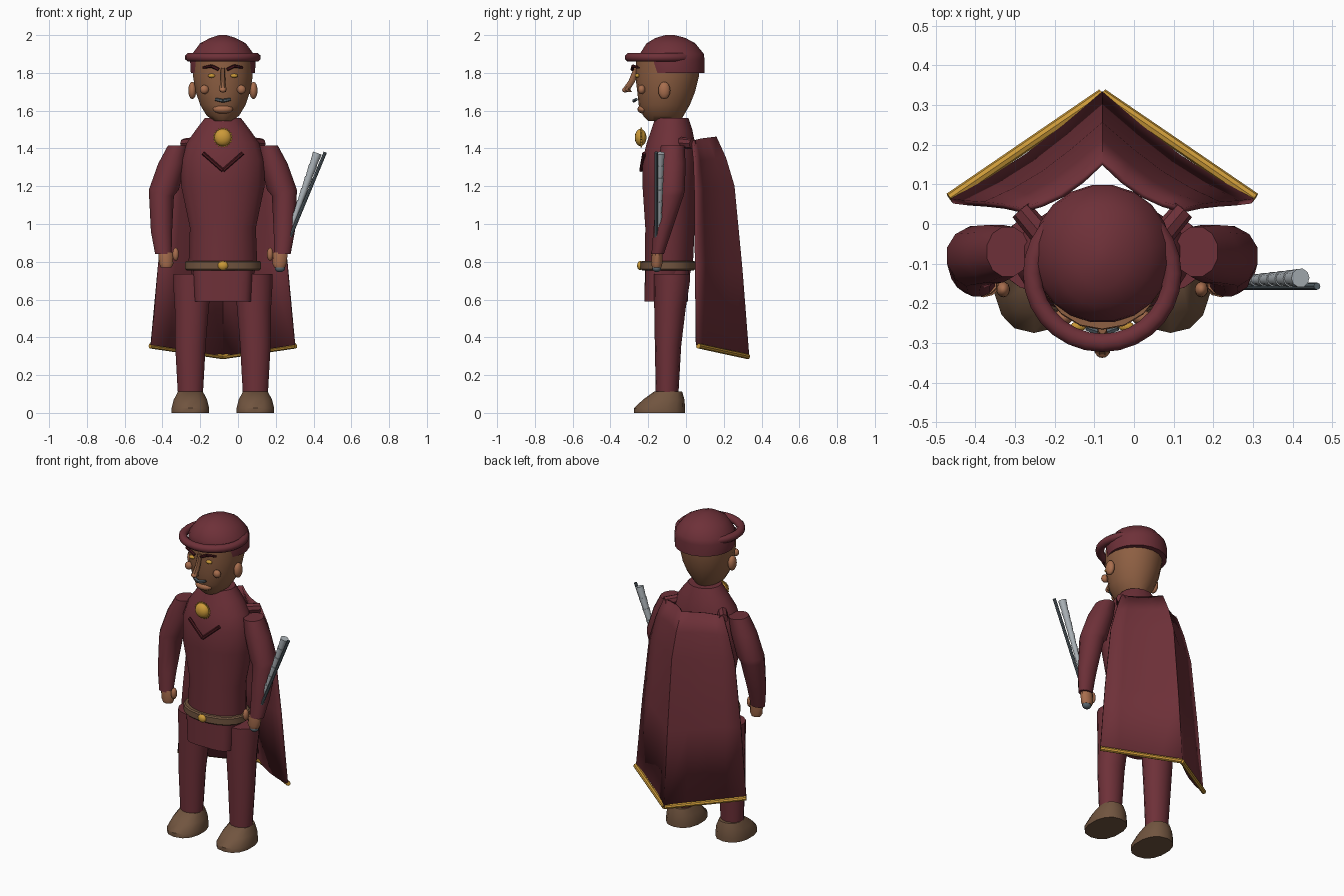
import bpy, bmesh, math
from mathutils import Vector, Matrix

if "Cube" in bpy.data.objects:
    bpy.data.objects.remove(bpy.data.objects["Cube"])

CX = -0.08  # body centre line


def mat(name, r, g, b):
    m = bpy.data.materials.new(name)
    m.diffuse_color = (r, g, b, 1)
    m.use_nodes = True
    m.node_tree.nodes["Principled BSDF"].inputs["Base Color"].default_value = m.diffuse_color
    return m


MAROON = mat("maroon cloth", .155, .030, .040)
DARK = mat("dark maroon", .065, .009, .013)
SKIN = mat("skin", .27, .115, .055)
WARM = mat("warm skin", .39, .155, .075)
GOLD = mat("gold", .60, .32, .04)
BROWN = mat("brown leather", .165, .09, .05)
STEEL = mat("pale steel", .42, .46, .49)
IRON = mat("dark iron", .10, .13, .15)


def finish(name, bm, m, angle=40):
    bmesh.ops.recalc_face_normals(bm, faces=bm.faces)
    me = bpy.data.meshes.new(name)
    bm.to_mesh(me)
    bm.free()
    me.materials.append(m)
    ob = bpy.data.objects.new(name, me)
    bpy.context.collection.objects.link(ob)
    bpy.ops.object.select_all(action='DESELECT')
    ob.select_set(True)
    bpy.context.view_layer.objects.active = ob
    bpy.ops.object.shade_smooth_by_angle(angle=math.radians(angle))
    return ob


def loft(name, rings, m, n=16, power=2, angle=40):
    """Skin of rings (x, y, z, rx, ry); power above 2 squares the section."""
    bm = bmesh.new()
    rows = []
    for x, y, z, rx, ry in rings:
        row = []
        for i in range(n):
            a = math.tau * (i + .5) / n
            c, s = math.cos(a), math.sin(a)
            c = math.copysign(abs(c) ** (2 / power), c)
            s = math.copysign(abs(s) ** (2 / power), s)
            row.append(bm.verts.new((x + rx * c, y + ry * s, z)))
        rows.append(row)
    for a, b in zip(rows, rows[1:]):
        for i in range(n):
            j = (i + 1) % n
            bm.faces.new((a[i], a[j], b[j], b[i]))
    bm.faces.new(rows[0])
    bm.faces.new(rows[-1])
    return finish(name, bm, m, angle)


def ball(name, loc, size, m, seg=14):
    bm = bmesh.new()
    bmesh.ops.create_uvsphere(bm, u_segments=seg, v_segments=8, radius=1,
                              matrix=Matrix.Translation(loc) @ Matrix.Diagonal((*size, 1)))
    return finish(name, bm, m, 60)


def rods(name, segs, m, n=8):
    """Tapered cylinders, each (start, end, r1, r2)."""
    bm = bmesh.new()
    for p, q, r1, r2 in segs:
        p, q = Vector(p), Vector(q)
        d = q - p
        mx = Matrix.Translation((p + q) / 2) @ d.to_track_quat('Z', 'Y').to_matrix().to_4x4()
        bmesh.ops.create_cone(bm, cap_ends=True, segments=n, radius1=r1, radius2=r2,
                              depth=d.length, matrix=mx)
    return finish(name, bm, m)


def ring(name, c, rx, ry, tr, tz, m, n=28, k=8):
    """Elliptical torus with section radii tr (outward) and tz (up)."""
    bm = bmesh.new()
    v = []
    for i in range(n):
        a = math.tau * i / n
        v.append([bm.verts.new((c[0] + (rx + tr * math.cos(b)) * math.cos(a),
                                c[1] + (ry + tr * math.cos(b)) * math.sin(a),
                                c[2] + tz * math.sin(b)))
                  for b in [math.tau * (j + .5) / k for j in range(k)]])
    for i in range(n):
        for j in range(k):
            i2, j2 = (i + 1) % n, (j + 1) % k
            bm.faces.new((v[i][j], v[i2][j], v[i2][j2], v[i][j2]))
    return finish(name, bm, m, 50)


# body
loft("torso", [(CX, -.10, .70, .16, .115), (CX, -.09, .80, .185, .13),
               (CX, -.085, .98, .178, .133), (CX, -.085, 1.2, .225, .148),
               (CX, -.085, 1.34, .225, .148), (CX, -.08, 1.43, .195, .13),
               (CX, -.075, 1.5, .145, .11), (CX, -.075, 1.56, .098, .09)], MAROON)
loft("tunic_skirt", [(CX, -.105, .59, .152, .115), (CX, -.10, .77, .162, .118)],
     MAROON, 24, 4)
loft("belt", [(CX, -.095, .755, .195, .14), (CX, -.095, .762, .203, .147),
              (CX, -.095, .798, .203, .147), (CX, -.095, .805, .195, .14)], BROWN, 20, 2.2)
ball("belt_buckle", (CX, -.243, .78), (.028, .016, .024), GOLD)

# limbs, both sides
for s, side in ((-1, "right"), (1, "left")):
    def X(d):
        return CX + s * d
    loft(side + "_leg", [(X(.172), -.10, .10, .068, .06), (X(.172), -.095, .36, .083, .07),
                         (X(.165), -.085, .55, .092, .083), (X(.162), -.075, .69, .104, .095),
                         (X(.162), -.075, .735, .103, .095)], MAROON, 14)
    loft(side + "_shoe", [(X(.172), -.14, 0, .102, .135), (X(.172), -.14, .025, .102, .135),
                          (X(.172), -.118, .07, .09, .11), (X(.172), -.095, .112, .068, .075)],
         BROWN, 14, 2.3)
    loft(side + "_arm", [(X(.315), -.15, .84, .045, .034), (X(.325), -.125, .96, .058, .05),
                         (X(.325), -.085, 1.15, .068, .075), (X(.313), -.08, 1.18, .082, .077),
                         (X(.27), -.075, 1.32, .075, .075), (X(.238), -.07, 1.415, .055, .065)],
         MAROON, 12)
    loft(side + "_hand", [(X(.30), -.155, .77, .03, .024), (X(.30), -.155, .79, .04, .03),
                          (X(.305), -.152, .85, .04, .028)], WARM, 10)
    ball(side + "_thumb", (X(.25), -.165, .84), (.017, .02, .035), WARM)
    # face pairs
    ball(side + "_ear", (X(.162), -.115, 1.707), (.022, .032, .046), WARM)
    ball(side + "_cheek", (X(.098), -.235, 1.712), (.024, .02, .024), WARM)
    ball(side + "_eye", (X(.06), -.258, 1.785), (.02, .013, .011), GOLD)
    rods(side + "_eyebrow", [((X(.022), -.285, 1.818), (X(.06), -.28, 1.836), .009, .009),
                             ((X(.06), -.28, 1.836), (X(.105), -.25, 1.828), .009, .006)], DARK, 6)

# head and face
loft("head", [(CX, -.115, 1.545, .05, .085), (CX, -.12, 1.575, .088, .108),
              (CX, -.115, 1.63, .122, .135), (CX, -.105, 1.70, .146, .153),
              (CX, -.10, 1.78, .16, .168), (CX, -.095, 1.86, .162, .17)], SKIN, 18)
loft("nose", [(CX, -.300, 1.70, .017, .016), (CX, -.316, 1.712, .021, .022),
              (CX, -.285, 1.76, .014, .02), (CX, -.262, 1.825, .012, .016)], SKIN, 8)
ball("nose_tip", (CX, -.322, 1.71), (.018, .016, .014), WARM)
rods("mouth", [((CX - .04, -.262, 1.66), (CX, -.276, 1.652), .008, .01),
               ((CX, -.276, 1.652), (CX + .04, -.262, 1.66), .01, .008)], IRON, 6)
ball("chin", (CX, -.225, 1.608), (.055, .032, .024), WARM)

# hat
loft("hat_crown", [(CX, -.07, 1.80, .172, .17), (CX, -.075, 1.87, .176, .175),
                   (CX, -.075, 1.90, .165, .172), (CX, -.08, 1.957, .122, .13),
                   (CX, -.082, 1.985, .068, .08), (CX, -.085, 2.0, .02, .025)], MAROON, 20)
ring("hat_brim", (CX, -.125, 1.882), .177, .175, .025, .024, MAROON)

# chest ornaments
rods("chest_chevron", [((CX + s * .105, -.222, 1.375), (CX, -.238, 1.283), .01, .01)
                       for s in (-1, 1)], DARK, 6)
ball("medallion", (CX, -.24, 1.458), (.046, .031, .046), GOLD, 18)
bm = bmesh.new()
star = [bm.verts.new((CX + r * math.cos(a), -.24, 1.458 + r * math.sin(a)))
        for a, r in [(math.tau * i / 40, .054 if i % 2 else .046) for i in range(40)]]
disc = bm.faces.new(star)
ext = bmesh.ops.extrude_face_region(bm, geom=[disc])
bmesh.ops.translate(bm, vec=(0, .008, 0), verts=[v for v in ext["geom"]
                                               if isinstance(v, bmesh.types.BMVert)])
finish("medallion_rays", bm, GOLD)

# cape: rows (half width, height mid, height side, y mid, y side), folded at the spine
rows = [(.205, 1.46, 1.44, .155, .035), (.25, 1.35, 1.33, .205, .045),
        (.295, 1.2, 1.18, .25, .05), (.34, .76, .79, .292, .053), (.38, .30, .36, .328, .058)]
bm = bmesh.new()
grid = []
for w, zm, zs, ym, ys in rows:
    line = []
    for i in range(-4, 5):
        t = abs(i) / 4
        sag = .022 * math.sin(math.pi * t)
        line.append(bm.verts.new((CX + w * i / 4, ym + (ys - ym) * t - sag,
                                  zm + (zs - zm) * t)))
    grid.append(line)
for a, b in zip(grid, grid[1:]):
    for i in range(8):
        bm.faces.new((a[i], a[i + 1], b[i + 1], b[i]))
cape = finish("cape", bm, MAROON)
sol = cape.modifiers.new("thickness", 'SOLIDIFY')
sol.thickness = .014
sol.offset = 0
rods("cape_trim", [((CX + s * .385, .065, .355), (CX, .328, .298), .014, .014)
                   for s in (-1, 1)], GOLD)

# cape yoke over the shoulders
for s, side in ((-1, "right"), (1, "left")):
    rods(side + "_cape_clasp", [((CX + s * .205, .035, 1.425), (CX + s * .15, -.03, 1.43),
                                .028, .03)], MAROON)

# weapon in the left hand: slim rod with a segmented blade beside it
p, q = Vector((.205, -.157, .76)), Vector((.462, -.157, 1.38))
rods("weapon_rod", [(p, q, .009, .009)], IRON)
ball("weapon_pommel", (.222, -.155, .765), (.028, .024, .02), IRON)
a, b = Vector((.262, -.143, .93)), Vector((.42, -.136, 1.375))
rods("weapon_blade", [(a.lerp(b, i / 7), a.lerp(b, (i + 1) / 7), .009 + .0017 * i, .014 + .0017 * i)
                      for i in range(7)], STEEL, 10)
